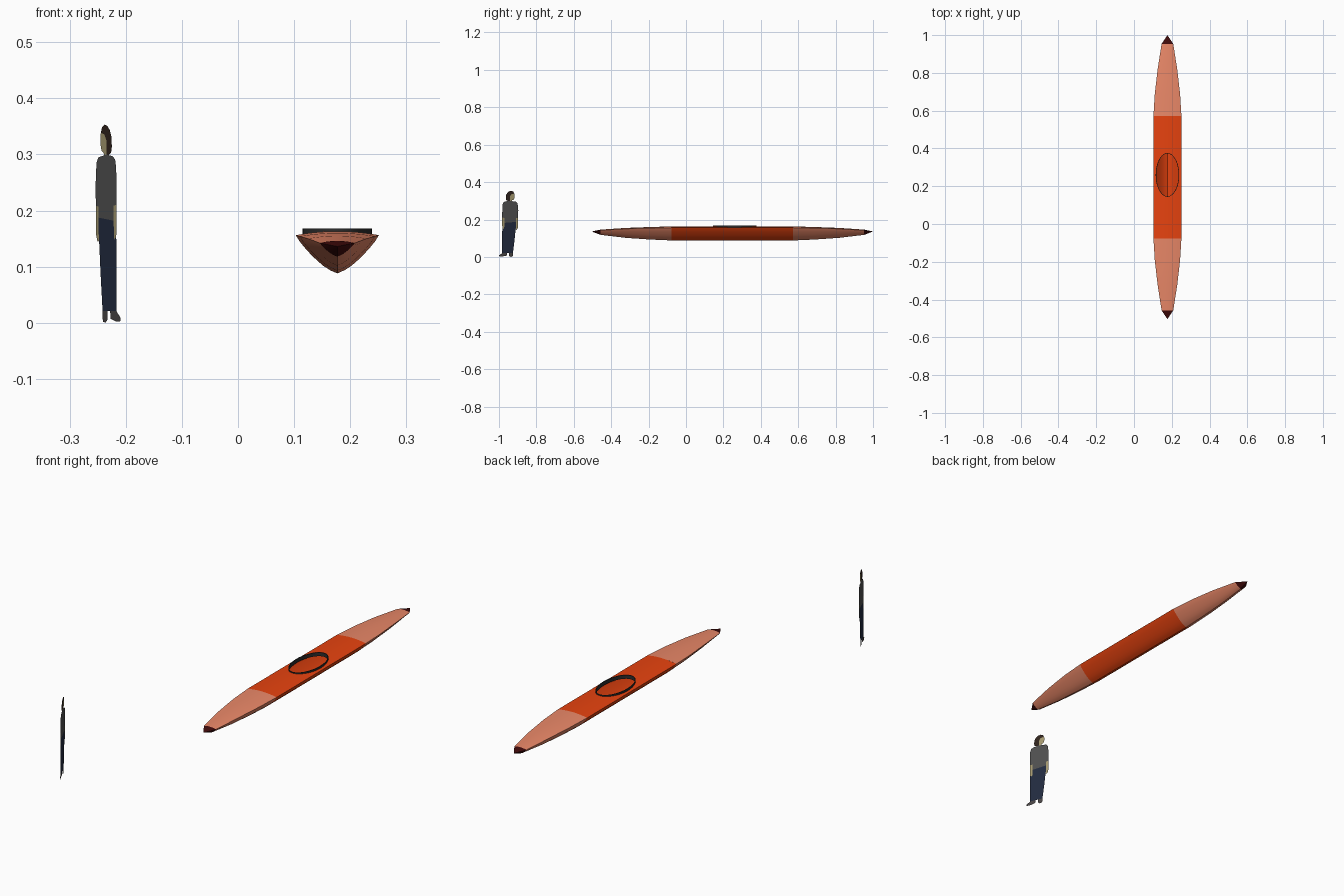
import bpy, bmesh, math

if "Cube" in bpy.data.objects:
    bpy.data.objects.remove(bpy.data.objects["Cube"])

CX, CY = 0.177, 0.248          # kayak centre


def mat(name, hexcol):
    m = bpy.data.materials.new(name)
    c = [int(hexcol[i:i + 2], 16) / 255 for i in (0, 2, 4)]
    m.diffuse_color = [v / 12.92 if v < 0.04 else ((v + 0.055) / 1.055) ** 2.4 for v in c] + [1]
    m.use_nodes = True
    m.node_tree.nodes["Principled BSDF"].inputs["Base Color"].default_value = m.diffuse_color
    return m


def build(name, verts, faces, material, smooth=True):
    me = bpy.data.meshes.new(name)
    me.from_pydata(verts, [], faces)
    bm = bmesh.new()
    bm.from_mesh(me)
    bmesh.ops.remove_doubles(bm, verts=bm.verts, dist=1e-5)
    bmesh.ops.recalc_face_normals(bm, faces=bm.faces)
    bm.to_mesh(me)
    bm.free()
    me.materials.append(material)
    ob = bpy.data.objects.new(name, me)
    bpy.context.collection.objects.link(ob)
    if smooth:
        bpy.ops.object.select_all(action='DESELECT')
        ob.select_set(True)
        bpy.context.view_layer.objects.active = ob
        bpy.ops.object.shade_smooth_by_angle(angle=math.radians(30))
    return ob


orange = mat("orange", "E8430F")
light = mat("light_orange", "EA8868")
maroon = mat("maroon", "400A0A")
black = mat("rim_black", "2C2C2C")

# Hull stations: distance from centre, half width, edge z, deck centre z, keel z
ST = [(0.325, 0.074, 0.156, 0.163, 0.088),
      (0.44, 0.067, 0.154, 0.160, 0.093),
      (0.57, 0.052, 0.150, 0.155, 0.102),
      (0.705, 0.031, 0.142, 0.146, 0.118),
      (0.752, 0.0, 0.136, 0.136, 0.136)]
HALF = [(1, 0), (0.91, 0.16), (0.79, 0.32), (0.65, 0.49), (0.5, 0.65), (0.34, 0.80), (0.17, 0.92)]
HULL = HALF + [(0, 1)] + [(-x, d) for x, d in reversed(HALF)]
DECK_N = 16


def section(st, side, deck=True):
    d, w, ze, zc, zk = st
    y = CY + side * d
    pts = [(CX + w * x, y, ze - (ze - zk) * k) for x, k in HULL]
    if deck:
        for i in range(1, DECK_N):
            u = -1 + 2 * i / DECK_N
            pts.append((CX + w * u, y, ze + (zc - ze) * (1 - u * u)))
    return pts


def loft(rings, closed):
    n = len(rings[0])
    verts = [p for r in rings for p in r]
    faces = [(k * n + i, k * n + (i + 1) % n, (k + 1) * n + (i + 1) % n, (k + 1) * n + i)
             for k in range(len(rings) - 1) for i in range(n if closed else n - 1)]
    return verts, faces


# Middle hull shell
v, f = loft([section(ST[0], s, False) for s in (-1, 1)], False)
build("middle_hull", v, f, orange)

# Tapered ends and dark tips
for s, end in ((-1, "front"), (1, "rear")):
    v, f = loft([section(t, s) for t in ST[:4]], True)
    build(end + "_hull", v, f, light)
    v, f = loft([section(t, s) for t in ST[3:]], True)
    build(end + "_tip", v, f, maroon)

# Middle deck with elliptical cockpit opening
RX, RY, N = 0.061, 0.115, 64
d, w, ze, zc, zk = ST[0]
rings = []
for k in range(6):
    t, ring = k / 5, []
    for i in range(N):
        a = 2 * math.pi * i / N
        c, q = math.cos(a), math.sin(a)
        m = max(abs(c), abs(q))
        x = RX * c * (1 - t) + w * c / m * t
        y = 0.012 * (1 - t) + RY * q * (1 - t) + d * q / m * t
        ring.append((CX + x, CY + y, ze + (zc - ze) * (1 - (x / w) ** 2)))
    rings.append(ring)
v, f = loft(rings, True)
build("middle_deck", v, f, orange)

# Cockpit rim
prof = [(0.001, 0.151), (0.001, 0.168), (-0.002, 0.168), (-0.002, 0.151), (0.001, 0.151)]
rings = [[(CX + (RX + o) * math.cos(2 * math.pi * i / N),
           CY + 0.012 + (RY + o) * math.sin(2 * math.pi * i / N), z) for i in range(N)]
         for o, z in prof]
v, f = loft(rings, True)
build("cockpit_rim", v, f, black)

# Flat standing figure: outlines in (across 0-25, height in 0-198) units on a slanted plane
skin, hair = mat("skin", "A69A70"), mat("hair", "30231D")
shirt, denim = mat("shirt", "505050"), mat("trousers", "222B40")
shoe = mat("shoes", "4A4646")


def flat(name, pts, material):
    vs = [(-0.254 + 0.0018 * u, -0.896 - 0.00416 * u, h * 0.001783) for u, h in pts]
    build(name, vs, [tuple(range(len(vs)))], material, False)


flat("figure_hair", [(5.3, 190), (6.5, 195.5), (9, 198), (11.5, 197), (14, 193), (15.8, 186), (16.2, 176),
                     (15.5, 170), (13, 167.5), (11, 168), (10.8, 182), (9, 188)], hair)
flat("figure_face", [(5.3, 190), (9, 188), (10.8, 182), (11, 168), (8.5, 167.3), (8, 170), (6, 172),
                     (5, 178), (4.8, 185)], skin)
flat("figure_shirt", [(8.5, 167.3), (11, 168), (13, 167.5), (17, 166.5), (19.5, 163), (20.5, 155),
                      (21, 118), (18, 117), (18, 102), (3.2, 105), (3, 116), (0.3, 117), (0.2, 140),
                      (1, 160), (3, 165.5)], shirt)
flat("figure_left_arm", [(0.3, 117), (3, 116), (3.2, 105), (3, 92), (3.6, 82), (2, 81), (0.6, 88)], skin)
flat("figure_right_arm", [(18, 117), (21, 118), (21, 98), (20.5, 86), (18.3, 83), (18, 102)], skin)
flat("figure_trousers", [(3.2, 105), (18, 102), (18.3, 83), (20.5, 86), (21, 70), (21, 12), (7, 12),
                         (5, 50), (3.6, 82), (3, 92)], denim)
flat("figure_left_shoe", [(7, 12), (12, 12), (11.8, 3), (10, 0), (7.5, 1), (6.8, 6)], shoe)
flat("figure_right_shoe", [(14.5, 12), (20.5, 12), (24.8, 5), (24.5, 1.5), (21, 1), (15, 4)], shoe)
